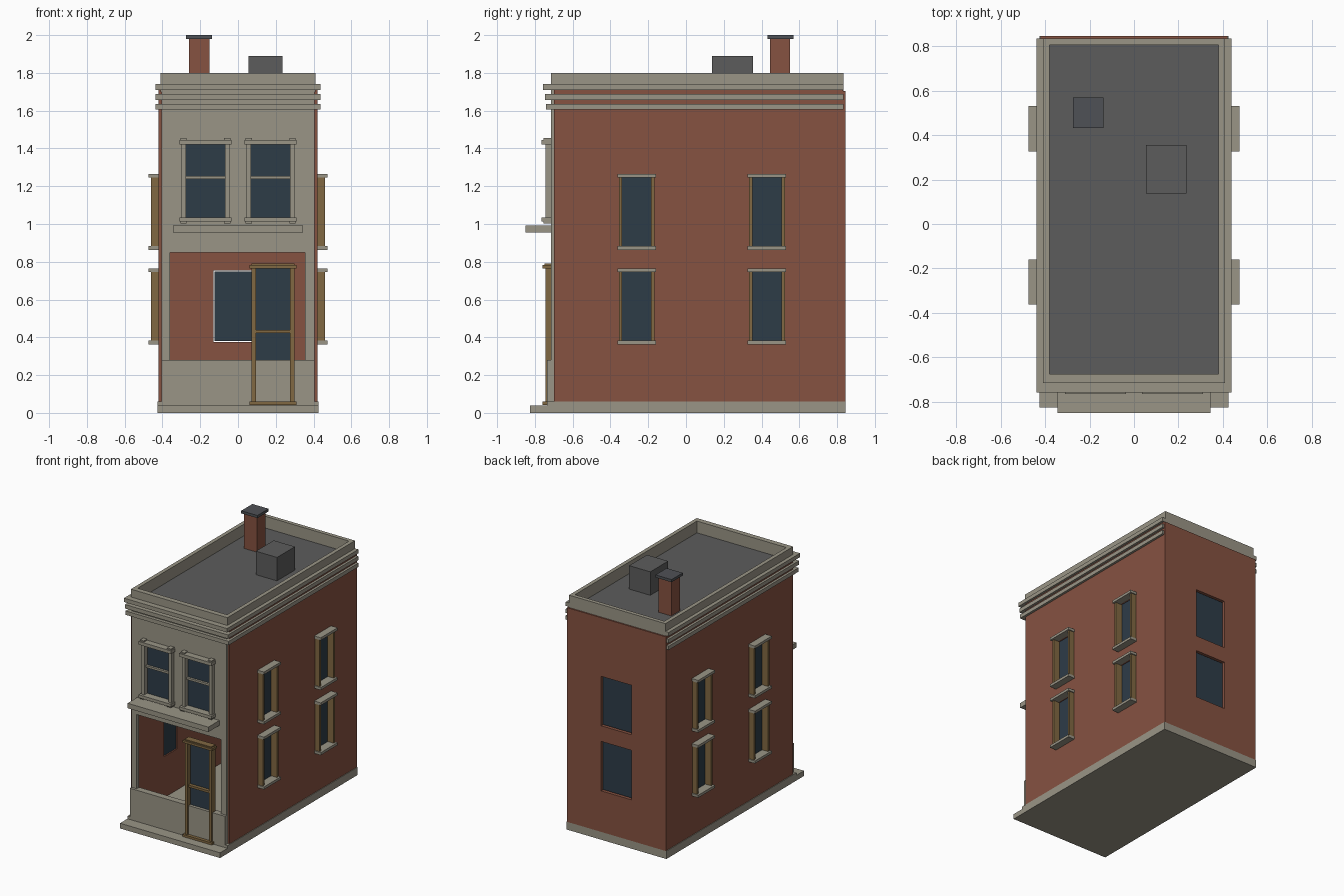
import bpy, bmesh
from mathutils import Vector

if "Cube" in bpy.data.objects:
    bpy.data.objects.remove(bpy.data.objects["Cube"])


def material(name, color):
    m = bpy.data.materials.new(name)
    m.diffuse_color = (*color, 1)
    m.use_nodes = True
    m.node_tree.nodes["Principled BSDF"].inputs["Base Color"].default_value = m.diffuse_color
    return m


BRICK = material("red brick", (0.240, 0.084, 0.053))
STONE = material("pale stone", (0.322, 0.300, 0.240))
ROOF = material("roof grey", (0.107, 0.107, 0.107))
GLASS = material("dark glass", (0.027, 0.045, 0.064))
WOOD = material("brown wood", (0.220, 0.140, 0.055))
CAP = material("slate cap", (0.078, 0.083, 0.092))


def finish(name, bm, mat):
    bmesh.ops.recalc_face_normals(bm, faces=bm.faces)
    me = bpy.data.meshes.new(name)
    bm.to_mesh(me)
    bm.free()
    me.materials.append(mat)
    ob = bpy.data.objects.new(name, me)
    bpy.context.collection.objects.link(ob)
    return ob


def boxes(name, mat, *spans):
    """One object from boxes given as (x0, x1, y0, y1, z0, z1)."""
    bm = bmesh.new()
    for x0, x1, y0, y1, z0, z1 in spans:
        vs = bmesh.ops.create_cube(bm, size=1)["verts"]
        for v in vs:
            v.co = Vector((x1 if v.co.x > 0 else x0,
                           y1 if v.co.y > 0 else y0,
                           z1 if v.co.z > 0 else z0))
    return finish(name, bm, mat)


def wall(name, mat, u, z, holes, place, d0, d1):
    """Wall of thickness d0..d1 with rectangular holes (u0, u1, z0, z1)."""
    us = sorted({*u, *(c for h in holes for c in h[:2])})
    zs = sorted({*z, *(c for h in holes for c in h[2:])})
    bm = bmesh.new()
    for a, b in zip(us, us[1:]):
        for c, d in zip(zs, zs[1:]):
            mu, mz = (a + b) / 2, (c + d) / 2
            if any(h[0] < mu < h[1] and h[2] < mz < h[3] for h in holes):
                continue
            bm.faces.new([bm.verts.new(place(p, d0, q))
                          for p, q in ((a, c), (b, c), (b, d), (a, d))])
    bmesh.ops.remove_doubles(bm, verts=bm.verts, dist=1e-5)
    new = bmesh.ops.extrude_face_region(bm, geom=bm.faces[:], use_keep_orig=True)
    shift = Vector(place(0, d1, 0)) - Vector(place(0, d0, 0))
    bmesh.ops.translate(bm, vec=shift,
                        verts=[g for g in new["geom"] if isinstance(g, bmesh.types.BMVert)])
    bmesh.ops.dissolve_limit(bm, angle_limit=0.01, verts=bm.verts, edges=bm.edges)
    return finish(name, bm, mat)


def along_x(u, d, z):
    return (u, d, z)


def along_y(u, d, z):
    return (d, u, z)


# Foundation and front step
boxes("foundation", STONE, (-0.425, 0.425, -0.735, 0.845, 0, 0.06))
boxes("front_step", STONE, (-0.425, 0.425, -0.825, -0.735, 0, 0.04))

# Side walls and their framed windows
side_centres = (-0.261, 0.428)
floors = (0.375, 0.875)
side_holes = [(c - 0.08, c + 0.08, z, z + 0.37) for c in side_centres for z in floors]
for s, side in ((-1, "left"), (1, "right")):
    wall(side + "_wall", BRICK, (-0.70, 0.83), (0.06, 1.71), side_holes,
         along_y, s * 0.39, s * 0.42)

    def out(a, b, *rest):
        return (min(s * a, s * b), max(s * a, s * b), *rest)

    glass, jambs, ledges = [], [], []
    for y0, y1, z0, z1 in side_holes:
        glass.append(out(0.40, 0.408, y0, y1, z0, z1))
        jambs += [out(0.40, 0.46, y0 - 0.015, y0 + 0.003, z0, z1),
                  out(0.40, 0.46, y1 - 0.003, y1 + 0.015, z0, z1)]
        ledges += [out(0.41, 0.475, y0 - 0.022, y1 + 0.022, z1, z1 + 0.02),
                   out(0.41, 0.475, y0 - 0.022, y1 + 0.022, z0 - 0.012, z0 + 0.008)]
    boxes(side + "_window_glass", GLASS, *glass)
    boxes(side + "_window_jambs", WOOD, *jambs)
    boxes(side + "_window_ledges", STONE, *ledges)
    # Side cornice bands
    boxes(side + "_cornice", STONE,
          *[out(0.40, 0.438, -0.70, 0.835, z, z + 0.03) for z in (1.605, 1.657, 1.71)])

# Back wall with two plain windows
back_holes = [(-0.13, 0.13, z, z + 0.38) for z in floors]
wall("back_wall", BRICK, (-0.42, 0.42), (0.06, 1.705), back_holes, along_x, 0.815, 0.845)
boxes("back_window_glass", GLASS,
      *[(a + 0.006, b - 0.006, 0.824, 0.83, c + 0.006, d - 0.006) for a, b, c, d in back_holes])

# Front facade with shop opening and two upper windows
front_windows = [(-0.275, -0.07, 1.03, 1.42), (0.07, 0.275, 1.03, 1.42)]
wall("front_facade", STONE, (-0.405, 0.405), (0.06, 1.75),
     front_windows + [(-0.36, 0.355, 0.28, 0.85)], along_x, -0.715, -0.685)
boxes("shop_base_panel", STONE, (-0.405, 0.405, -0.735, -0.715, 0.06, 0.28))

# Upper front windows: jambs, rails, ledges and small blocks
glass, frame = [], []
for x0, x1, z0, z1 in front_windows:
    glass.append((x0, x1, -0.708, -0.70, z0, z1))
    frame += [(x0 - 0.025, x0, -0.745, -0.70, z0, z1),
              (x1, x1 + 0.025, -0.745, -0.70, z0, z1),
              (x0, x1, -0.725, -0.70, 1.238, 1.254),
              (x0 - 0.035, x1 + 0.035, -0.765, -0.71, z1, z1 + 0.025),
              (x0 - 0.035, x1 + 0.035, -0.765, -0.71, z0 - 0.018, z0 + 0.005)]
    for x in (x0 - 0.013, x1 + 0.013):
        frame += [(x - 0.016, x + 0.016, -0.755, -0.71, z1 + 0.025, z1 + 0.034),
                  (x - 0.016, x + 0.016, -0.755, -0.71, z0 - 0.028, z0 - 0.018)]
boxes("front_window_glass", GLASS, *glass)
boxes("front_window_frames", STONE, *frame)

# Ledge above the shop
boxes("shop_ledge", STONE, (-0.343, 0.343, -0.85, -0.70, 0.955, 0.993))

# Shop door
boxes("door_glass", GLASS, (0.09, 0.278, -0.712, -0.705, 0.06, 0.77))
boxes("door_frame", WOOD,
      (0.072, 0.094, -0.745, -0.70, 0.06, 0.768),
      (0.276, 0.298, -0.745, -0.70, 0.06, 0.768),
      (0.094, 0.276, -0.738, -0.70, 0.423, 0.44),
      (0.060, 0.310, -0.760, -0.70, 0.765, 0.782),
      (0.072, 0.298, -0.750, -0.70, 0.782, 0.79),
      (0.060, 0.310, -0.760, -0.70, 0.043, 0.06))

# Front cornice bands, each deeper than the one below
boxes("front_cornice", STONE,
      *[(-0.438, 0.438, -d, -0.70, z, z + 0.03)
        for d, z in ((0.74, 1.605), (0.747, 1.657), (0.758, 1.71))])

# Parapet and roof
boxes("parapet", STONE,
      (-0.41, -0.38, -0.715, 0.835, 1.70, 1.80), (0.38, 0.41, -0.715, 0.835, 1.70, 1.80),
      (-0.38, 0.38, -0.715, -0.675, 1.70, 1.80), (-0.38, 0.38, 0.805, 0.835, 1.70, 1.80))
boxes("roof", ROOF, (-0.385, 0.385, -0.68, 0.81, 1.68, 1.71))

# Rooftop fittings
boxes("roof_hatch", ROOF, (0.055, 0.235, 0.138, 0.355, 1.70, 1.89))
boxes("chimney", BRICK, (-0.26, -0.152, 0.445, 0.55, 1.70, 1.98))
boxes("chimney_cap", CAP, (-0.275, -0.138, 0.432, 0.568, 1.98, 2.0))
